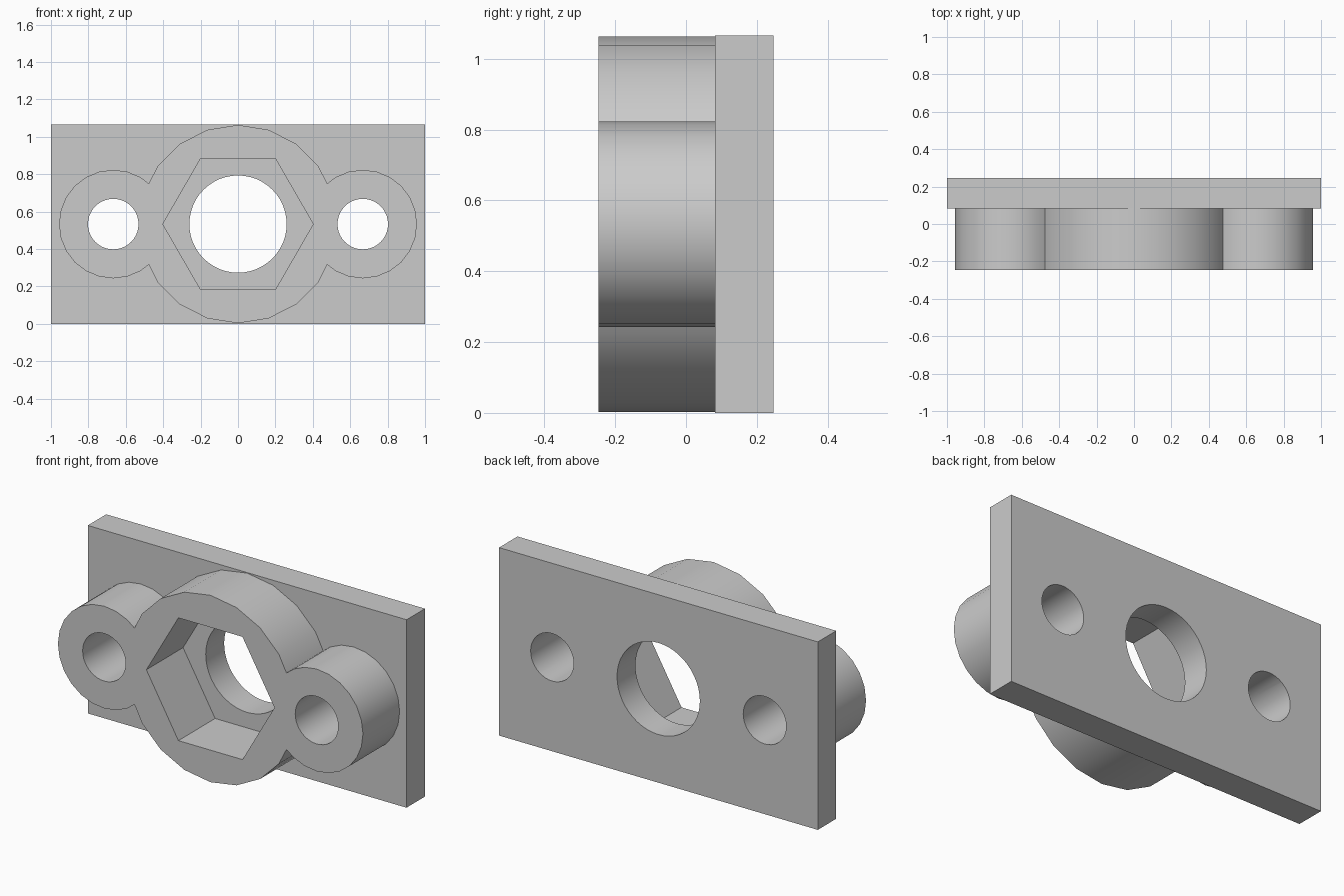
import bpy, math

if "Cube" in bpy.data.objects:
    bpy.data.objects.remove(bpy.data.objects["Cube"])

ZC = 0.533            # height of the hole axis
FRONT, SEAM, BACK = -0.247, 0.082, 0.247
EAR_X = 0.667

grey = bpy.data.materials.new("plain grey")
grey.diffuse_color = (0.6, 0.6, 0.6, 1)
grey.use_nodes = True
grey.node_tree.nodes["Principled BSDF"].inputs["Base Color"].default_value = grey.diffuse_color


def prism(name, x, radius, y0, y1, sides, turn=0.0):
    """Straight prism along y, with a corner at the top unless turned."""
    ring = [(x + radius * math.sin(turn + 2 * math.pi * i / sides),
             ZC + radius * math.cos(turn + 2 * math.pi * i / sides))
            for i in range(sides)]
    verts = [(px, y, pz) for y in (y0, y1) for px, pz in ring]
    faces = [tuple(range(sides)), tuple(reversed(range(sides, 2 * sides)))]
    faces += [(i, i + sides, (i + 1) % sides + sides, (i + 1) % sides)
              for i in range(sides)]
    mesh = bpy.data.meshes.new(name)
    mesh.from_pydata(verts, [], [f[::-1] for f in faces])
    mesh.materials.append(grey)
    ob = bpy.data.objects.new(name, mesh)
    bpy.context.collection.objects.link(ob)
    # outward normals
    import bmesh
    bm = bmesh.new()
    bm.from_mesh(mesh)
    bmesh.ops.recalc_face_normals(bm, faces=bm.faces)
    bm.to_mesh(mesh)
    bm.free()
    return ob


def combine(target, tool, operation):
    """Apply a boolean and discard the tool."""
    mod = target.modifiers.new("cut", 'BOOLEAN')
    mod.operation, mod.solver, mod.object = operation, 'EXACT', tool
    bpy.context.view_layer.objects.active = target
    bpy.ops.object.modifier_apply(modifier=mod.name)
    bpy.data.objects.remove(tool)


# Back plate
bpy.ops.mesh.primitive_cube_add(size=1, location=(0, (SEAM + BACK) / 2, ZC))
plate = bpy.context.object
plate.name = "back_plate"
plate.scale = (2, BACK - SEAM, 2 * ZC)
bpy.ops.object.transform_apply(location=True, rotation=False, scale=True)
plate.data.materials.append(grey)

# Raised housing: round centre with an ear on each side
housing = prism("raised_housing", 0, 0.53, FRONT, SEAM, 20)
for side in (-1, 1):
    combine(housing, prism("ear", side * EAR_X, 0.29, FRONT, SEAM, 24), 'UNION')

# Hexagonal nut pocket in the housing, round bore in the plate
combine(housing, prism("pocket", 0, 0.402, FRONT - 0.1, SEAM + 0.1, 6, math.pi / 6), 'DIFFERENCE')
combine(plate, prism("bore", 0, 0.26, SEAM - 0.1, BACK + 0.1, 48), 'DIFFERENCE')

# Screw holes through both parts
for side in (-1, 1):
    for part in (housing, plate):
        combine(part, prism("screw_hole", side * EAR_X, 0.135, FRONT - 0.1, BACK + 0.1, 40),
                'DIFFERENCE')

# Smooth round walls, sharp corners
for part in (housing, plate):
    bpy.ops.object.select_all(action='DESELECT')
    part.select_set(True)
    bpy.context.view_layer.objects.active = part
    bpy.ops.object.shade_smooth_by_angle(angle=math.radians(30))
